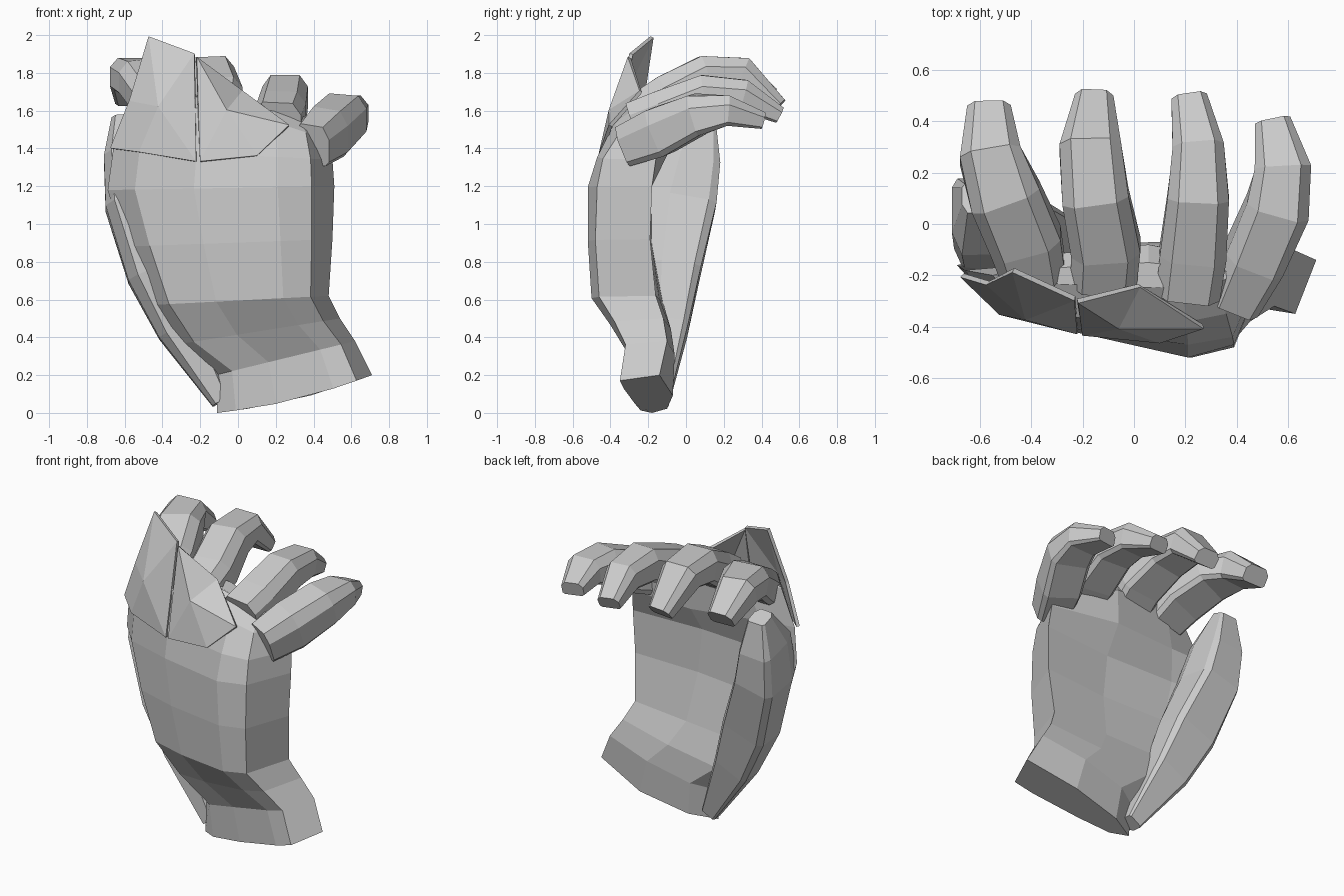
import bpy, math
from mathutils import Vector


def make_object(name, verts, faces):
    mesh = bpy.data.meshes.new(name)
    mesh.from_pydata([tuple(v) for v in verts], [], faces)
    mesh.update()
    obj = bpy.data.objects.new(name, mesh)
    bpy.context.collection.objects.link(obj)
    return obj


def loft(name, rings):
    """Skin a list of equal-length rings and cap both ends."""
    n = len(rings[0])
    verts = [p for ring in rings for p in ring]
    faces = []
    for r in range(len(rings) - 1):
        for i in range(n):
            a, b = r * n + i, r * n + (i + 1) % n
            faces.append((a, b, b + n, a + n))
    faces.append(tuple(reversed(range(n))))
    faces.append(tuple(range(len(verts) - n, len(verts))))
    return make_object(name, verts, faces)


# Bevelled box cross-section shared by the fingers and thumb
SECTION = [(-.5, -.38), (-.4, -.5), (.4, -.5), (.5, -.38),
           (.5, .2), (.32, .5), (-.32, .5), (-.5, .2)]


def digit(name, path, widths, depths):
    pts = [Vector(p) for p in path]
    rings = []
    for i, p in enumerate(pts):
        t = (pts[min(i + 1, len(pts) - 1)] - pts[max(i - 1, 0)]).normalized()
        side = Vector((1, 0, 0))
        side = (side - t * side.dot(t)).normalized()
        up = side.cross(t)
        rings.append([p + side * u * widths[i] + up * v * depths[i]
                      for u, v in SECTION])
    return loft(name, rings)


# Palm and wrist: left x,z / right x,z, then y of eight points round each ring
T = [0, .12, .38, .75, .9, 1, .6, .2]
PALM = [
    (-.11, .00, .71, .20, -.18, -.24, -.27, -.33, -.35, -.14, -.07, -.10),
    (-.12, .20, .62, .38, -.16, -.25, -.28, -.32, -.32, -.10, -.06, -.08),
    (-.34, .36, .54, .50, -.12, -.27, -.34, -.40, -.38, -.12, -.08, -.08),
    (-.48, .57, .48, .62, -.12, -.33, -.42, -.50, -.46, -.16, -.14, -.12),
    (-.60, .88, .50, .92, -.14, -.33, -.43, -.52, -.48, -.19, -.21, -.18),
    (-.69, 1.18, .51, 1.2, -.16, -.32, -.42, -.52, -.47, -.18, -.21, -.19),
    (-.66, 1.40, .50, 1.34, -.18, -.33, -.41, -.47, -.44, -.16, -.10, -.16),
    (-.55, 1.62, .46, 1.45, -.20, -.34, -.37, -.38, -.35, -.16, -.08, -.12),
    (-.46, 1.68, .40, 1.55, -.19, -.23, -.24, -.25, -.24, -.19, -.15, -.17),
]
rings = []
for k, (lx, lz, rx, rz, *ys) in enumerate(PALM):
    arch = .06 if k > 6 else -.03 if k == 0 else 0
    rings.append([(lx + (rx - lx) * t, y,
                   lz + (rz - lz) * t + arch * math.sin(math.pi * t))
                  for t, y in zip(T, ys)])
loft("palm", rings)

# Four curled fingers
digit("index_finger",
      [(-.39, -.20, 1.60), (-.42, -.08, 1.68), (-.50, .1, 1.78),
       (-.56, .27, 1.79), (-.565, .45, 1.67)],
      [.25, .28, .28, .24, .17], [.20, .20, .19, .18, .11])
digit("middle_finger",
      [(-.12, -.22, 1.60), (-.11, -.1, 1.68), (-.15, .1, 1.79),
       (-.17, .3, 1.80), (-.155, .49, 1.62)],
      [.26, .27, .26, .24, .15], [.22, .22, .20, .17, .10])
digit("ring_finger",
      [(.21, -.27, 1.54), (.23, -.12, 1.60), (.25, .1, 1.69),
       (.25, .3, 1.68), (.215, .49, 1.58)],
      [.25, .26, .24, .20, .14], [.22, .22, .20, .17, .09])
digit("little_finger",
      [(.39, -.31, 1.42), (.47, -.14, 1.49), (.56, .06, 1.58),
       (.58, .22, 1.60), (.54, .40, 1.55)],
      [.20, .24, .25, .22, .14], [.22, .26, .22, .16, .09])

# Thumb, a deep blade whose lower half merges into the palm
digit("thumb",
      [(-.09, -.14, .06), (-.31, -.10, .45), (-.44, -.075, .75),
       (-.57, -.02, 1.12), (-.60, .03, 1.36), (-.61, .10, 1.56)],
      [.10, .24, .30, .27, .22, .12], [.10, .22, .30, .36, .31, .12])


# Raised skin panels above the knuckles, split by a narrow crease
def panel(name, verts, faces):
    obj = make_object(name, verts, faces)
    mod = obj.modifiers.new("thickness", 'SOLIDIFY')
    mod.thickness = .02
    mod.offset = 0


panel("knuckle_peak",
      [(-.67, -.20, 1.40), (-.57, -.23, 1.65), (-.47, -.18, 1.99),
       (-.23, -.29, 1.90), (-.22, -.42, 1.33), (-.52, -.345, 1.38),
       (-.42, -.365, 1.62)],
      [(0, 5, 6, 1), (1, 6, 2), (2, 6, 3), (3, 6, 4), (4, 6, 5)])
panel("knuckle_slope",
      [(-.20, -.425, 1.33), (.10, -.455, 1.36), (.27, -.40, 1.52),
       (.02, -.24, 1.70), (-.22, -.30, 1.88), (-.06, -.40, 1.60)],
      [(0, 1, 5), (1, 2, 5), (2, 3, 5), (3, 4, 5), (4, 0, 5)])
